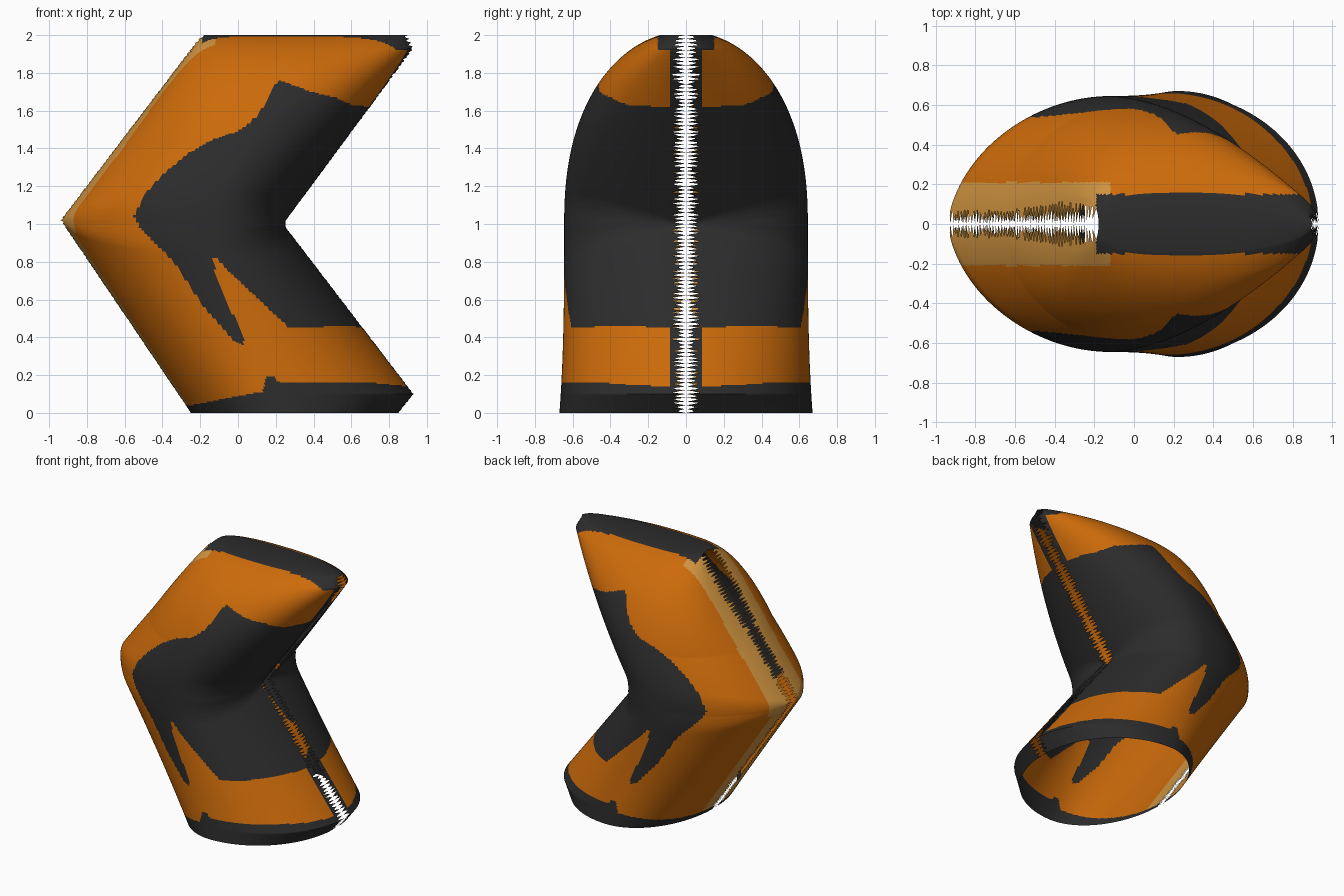
import bpy, bmesh, math, random

random.seed(4)
cube = bpy.data.objects.get("Cube")
if cube:
    bpy.data.objects.remove(cube, do_unlink=True)

ROWS, COLUMNS = 300, 130
HEIGHT = 2.0
SEAM = 0.085


def make_material(name, colour):
    mat = bpy.data.materials.new(name)
    mat.use_nodes = True
    mat.diffuse_color = (*colour, 1)
    shader = next(n for n in mat.node_tree.nodes if n.type == 'BSDF_PRINCIPLED')
    shader.inputs["Base Color"].default_value = (*colour, 1)
    return mat


materials = [make_material("burnt_orange", (0.60, 0.145, 0.003)),
             make_material("charcoal", (0.025, 0.025, 0.025)),
             make_material("pale_tan", (0.62, 0.29, 0.05))]
ORANGE, CHARCOAL, TAN = range(len(materials))


def interpolate(points, value):
    """Piecewise linear lookup in a list of (position, result) pairs."""
    for (a, start), (b, end) in zip(points, points[1:]):
        if value <= b:
            return start + (end - start) * max(0, value - a) / (b - a)
    return points[-1][1]


def rounded(points, value, window):
    """Lookup averaged over a window, which softens the bend."""
    steps = [value + window * i / 4 for i in range(-4, 5)]
    return sum(interpolate(points, s) for s in steps) / len(steps)


def inside(polygon, x, z):
    """Even-odd test of a point against a closed outline."""
    hit = False
    for (ax, az), (bx, bz) in zip(polygon, polygon[1:] + polygon[:1]):
        if (az > z) != (bz > z) and x < ax + (bx - ax) * (z - az) / (bz - az):
            hit = not hit
    return hit


# Chevron outline: outer edge, inner edge and the line of greatest depth by height
outer_edge = [(0, -0.25), (1.02, -0.94), (1.98, -0.21), (2, -0.18)]
inner_edge = [(0, 0.85), (0.1, 0.93), (1, 0.24), (1.93, 0.93), (2, 0.9)]
depth_line = [(0, 0.22), (1, -0.16), (2, 0.3)]

# Side patch and hem outlines, as (x, z)
side_patch = [(-0.55, 1.04), (-0.5, 1.15), (-0.4, 1.26), (-0.27, 1.37), (-0.13, 1.45),
              (0, 1.49), (0.08, 1.55), (0.14, 1.63), (0.19, 1.73), (0.22, 1.76),
              (0.39, 1.7), (0.52, 1.67), (0.6, 1.63), (0.7, 1.62), (1, 1.62),
              (1, 0.44), (0.55, 0.46), (0.27, 0.45), (-0.06, 0.76), (-0.11, 0.82),
              (-0.14, 0.82), (-0.1, 0.68), (0.03, 0.4), (0.03, 0.36), (-0.02, 0.38),
              (-0.18, 0.56), (-0.34, 0.8), (-0.52, 0.98)]
hem_line = [(-0.25, 0.04), (0, 0.09), (0.13, 0.11), (0.15, 0.19), (0.18, 0.2),
            (0.22, 0.16), (0.7, 0.16), (1, 0.13)]


def half_depth(z):
    """Slightly flared lower arm, upper arm pinched to a narrow seam."""
    if z < 1:
        return 0.645 + 0.025 * (1 - z) ** 3
    return 0.645 * math.sqrt(1 - (0.98 * (z - 1)) ** 2.3)


def section_point(angle, z):
    """Point on the sleeve; the outer side turns squarer toward the top."""
    window = 0.22 * math.sin(angle) * max(0, 1 - abs(z - 1) / 0.6)
    middle = rounded(depth_line, z, window)
    if angle < math.pi / 2:
        edge, power = rounded(inner_edge, z, window), 1
    else:
        edge = rounded(outer_edge, z, window)
        power = 1 - 0.4 * max(0, (z - 1.4) / 0.6)
    x = middle + (edge - middle) * abs(math.cos(angle)) ** power
    return x, half_depth(z) * math.sin(angle) ** power, z


def pick_colour(x, y, z):
    middle = interpolate(depth_line, z)
    if z < interpolate(hem_line, x) or inside(side_patch, x, z):
        return CHARCOAL
    if z > 1.92 and abs(y) < 0.15 and x > -0.19:
        return CHARCOAL
    if x > middle and abs(y) < SEAM:
        return CHARCOAL
    if x < min(middle, -0.12) and abs(y) < (0.21 if z > 0.95 else 0.17):
        return TAN
    return ORANGE


# Half of the sleeve, with fine teeth meeting across both seams
bm = bmesh.new()
grid = []
for row in range(ROWS + 1):
    z = HEIGHT * row / ROWS
    depth = half_depth(z)
    margin = math.asin(min(SEAM / depth, 0.3))
    angles = [margin + (math.pi - 2 * margin) * i / COLUMNS for i in range(COLUMNS + 1)]
    ragged = (0.03, 0.075) if row % 3 else (0, 0.01)
    tips = [math.asin(min(random.uniform(*ragged) / depth, 0.25)) for side in "ab"]
    angles = [tips[0]] + angles + [math.pi - tips[1]]
    grid.append([bm.verts.new(section_point(angle, z)) for angle in angles])

# Closing strip along the top seam, meeting its mirror image at the middle
grid.append([bm.verts.new((v.co.x, 0, HEIGHT)) for v in grid[-1]])

for lower, upper in zip(grid, grid[1:]):
    for i in range(len(lower) - 1):
        face = bm.faces.new((lower[i], lower[i + 1], upper[i + 1], upper[i]))
        face.material_index = pick_colour(*face.calc_center_median())
bm.normal_update()
side = grid[ROWS // 2][COLUMNS // 2]
if side.normal.y < 0:
    bmesh.ops.reverse_faces(bm, faces=bm.faces[:])

mesh = bpy.data.meshes.new("bent_sleeve")
bm.to_mesh(mesh)
bm.free()
for mat in materials:
    mesh.materials.append(mat)
sleeve = bpy.data.objects.new("bent_sleeve", mesh)
bpy.context.collection.objects.link(sleeve)

# Smooth the cloth, keep the elbow crease, then mirror front to back
bpy.ops.object.select_all(action='DESELECT')
sleeve.select_set(True)
bpy.context.view_layer.objects.active = sleeve
bpy.ops.object.shade_smooth_by_angle(angle=math.radians(60))
mirror = sleeve.modifiers.new("front_half", 'MIRROR')
mirror.use_axis = (False, True, False)
mirror.merge_threshold = 0.0005
